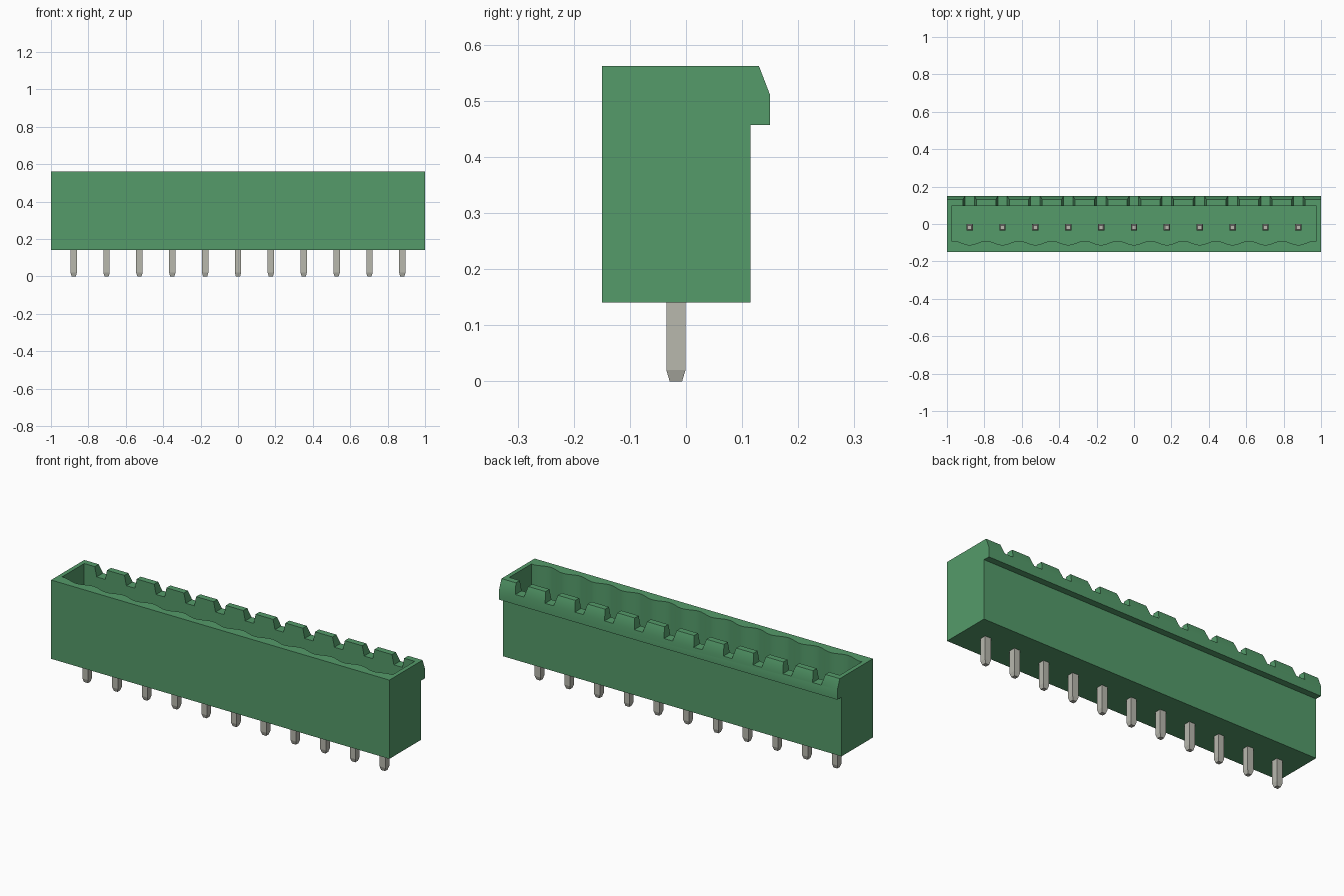
import bpy, bmesh, math

if "Cube" in bpy.data.objects:
    bpy.data.objects.remove(bpy.data.objects["Cube"], do_unlink=True)

PINS = 11
PITCH = 0.1757
PIN_X = [(i - (PINS - 1) / 2) * PITCH for i in range(PINS)]
PIN_Y = -0.018


def material(name, rgb):
    m = bpy.data.materials.new(name)
    m.use_nodes = True
    m.diffuse_color = (*rgb, 1)
    m.node_tree.nodes["Principled BSDF"].inputs["Base Color"].default_value = (*rgb, 1)
    return m


green = material("green plastic", (0.089, 0.328, 0.144))
metal = material("tinned metal", (0.479, 0.479, 0.423))


def add_object(name, bm, mat):
    bmesh.ops.recalc_face_normals(bm, faces=bm.faces)
    me = bpy.data.meshes.new(name)
    bm.to_mesh(me)
    bm.free()
    me.materials.append(mat)
    ob = bpy.data.objects.new(name, me)
    bpy.context.collection.objects.link(ob)
    return ob


def prism(bm, points, offset):
    """Extrude a closed 3D outline along offset."""
    face = bm.faces.new([bm.verts.new(p) for p in points])
    ext = bmesh.ops.extrude_face_region(bm, geom=[face])
    verts = [g for g in ext["geom"] if isinstance(g, bmesh.types.BMVert)]
    bmesh.ops.translate(bm, verts=verts, vec=offset)


def cut(ob, cutter):
    """Subtract the cutter from the object, then remove the cutter."""
    cutter.hide_render = True
    mod = ob.modifiers.new("cut", "BOOLEAN")
    mod.operation = "DIFFERENCE"
    mod.solver = "EXACT"
    mod.object = cutter
    bpy.ops.object.select_all(action="DESELECT")
    bpy.context.view_layer.objects.active = ob
    ob.select_set(True)
    bpy.ops.object.modifier_apply(modifier=mod.name)
    bpy.data.objects.remove(cutter, do_unlink=True)


# Housing: side profile with the latch lip along the back
profile = [(-0.15, 0.141), (0.115, 0.141), (0.115, 0.457), (0.15, 0.457),
           (0.15, 0.51), (0.13, 0.562), (-0.15, 0.562)]
bm = bmesh.new()
prism(bm, [(-1, y, z) for y, z in profile], (2, 0, 0))
housing = add_object("housing", bm, green)

# Socket cavity: scalloped along the front wall, one hollow per pin
FLOOR = 0.26
STEPS = 12
half = PITCH * PINS / 2
outline = [(0.977, 0.097), (-0.977, 0.097), (-0.977, -0.09)]
for i in range(PINS * STEPS + 1):
    x = -half + i * PITCH / STEPS
    outline.append((x, -0.101 + 0.011 * math.cos(2 * math.pi * i / STEPS)))
outline.append((0.977, -0.09))
bm = bmesh.new()
prism(bm, [(x, y, FLOOR) for x, y in outline], (0, 0, 0.5))
cut(housing, add_object("cavity_cutter", bm, green))

# Coding notches through the back wall, wider at the top
bm = bmesh.new()
for x in PIN_X:
    section = [(-0.025, 0.51), (0.025, 0.51), (0.045, 0.602), (-0.045, 0.602)]
    prism(bm, [(x + dx, 0.06, z) for dx, z in section], (0, 0.14, 0))
cut(housing, add_object("notch_cutter", bm, green))
bpy.ops.object.shade_smooth_by_angle(angle=math.radians(25))

# Square contact pins with tapered ends
levels = [(0.0, 0.011), (0.02, 0.017), (0.455, 0.017), (0.475, 0.011)]
for n, x in enumerate(PIN_X, 1):
    bm = bmesh.new()
    rings = [[bm.verts.new((x + sx * r, PIN_Y + sy * r, z))
              for sx, sy in ((-1, -1), (1, -1), (1, 1), (-1, 1))]
             for z, r in levels]
    for a, b in zip(rings, rings[1:]):
        for k in range(4):
            j = (k + 1) % 4
            bm.faces.new((a[k], a[j], b[j], b[k]))
    bm.faces.new(rings[0])
    bm.faces.new(rings[-1])
    add_object(f"contact_pin_{n}", bm, metal)
